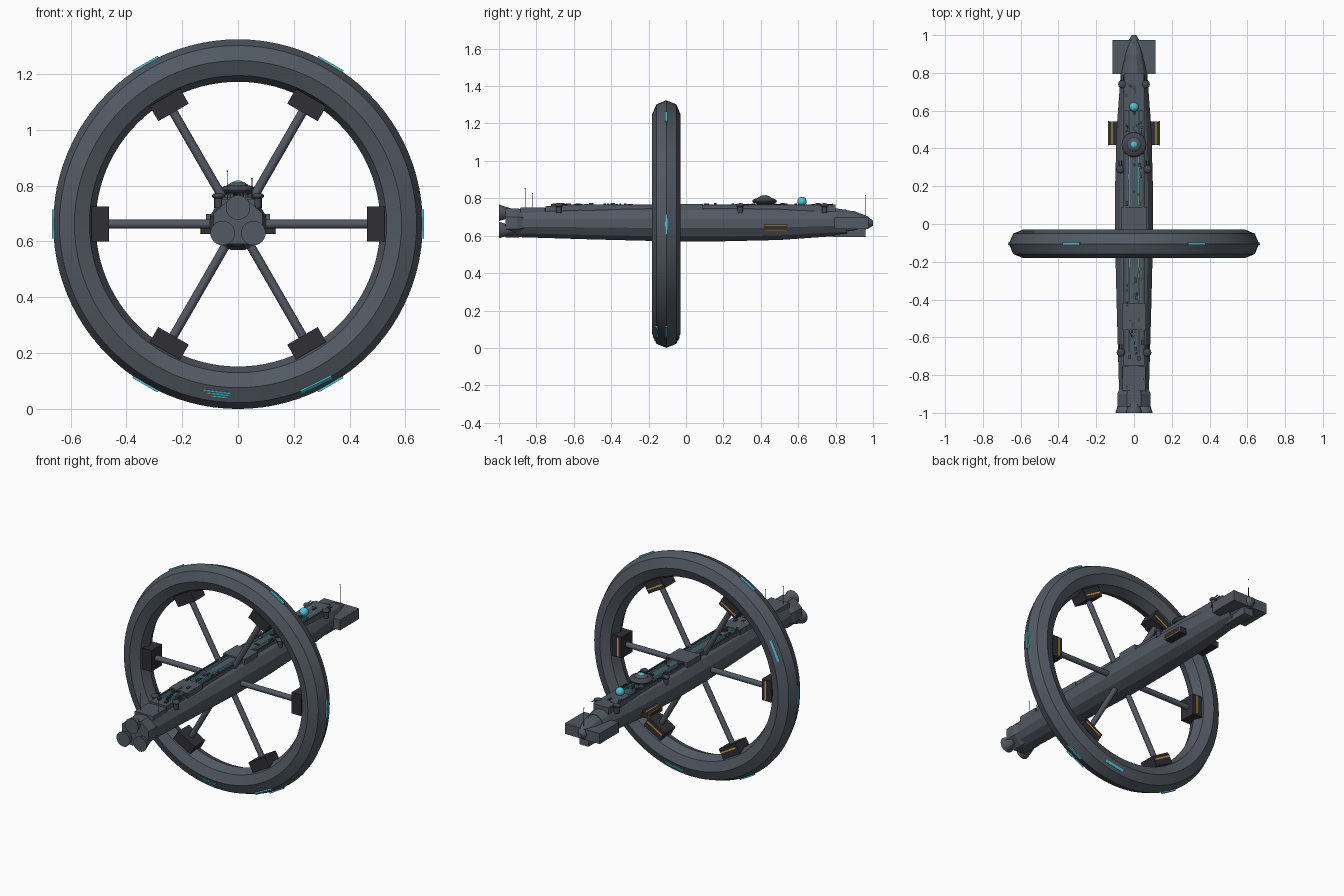
import bpy, bmesh, random
from math import sin, cos, pi, radians
from mathutils import Matrix, Vector

old = bpy.data.objects.get("Cube")
if old:
    bpy.data.objects.remove(old, do_unlink=True)
random.seed(4)


def material(name, rgb):
    m = bpy.data.materials.new(name)
    m.use_nodes = True
    m.diffuse_color = (*rgb, 1)
    m.node_tree.nodes["Principled BSDF"].inputs["Base Color"].default_value = (*rgb, 1)
    return m


HULL = material("hull grey", (0.085, 0.1, 0.125))
DARK = material("pod charcoal", (0.028, 0.028, 0.036))
DETAIL = material("detail grey", (0.055, 0.063, 0.078))
CYAN = material("cyan light", (0.08, 0.55, 0.7))
AMBER = material("amber light", (0.75, 0.4, 0.06))

CY, CZ, MAJOR, MINOR = -0.105, 0.662, 0.586, 0.076


def finish(name, bm, mat, smooth=None):
    bmesh.ops.recalc_face_normals(bm, faces=bm.faces[:])
    me = bpy.data.meshes.new(name)
    bm.to_mesh(me)
    bm.free()
    me.materials.append(mat)
    ob = bpy.data.objects.new(name, me)
    bpy.context.collection.objects.link(ob)
    if smooth:
        bpy.ops.object.select_all(action="DESELECT")
        ob.select_set(True)
        bpy.context.view_layer.objects.active = ob
        bpy.ops.object.shade_smooth_by_angle(angle=radians(smooth))
    return ob


def box(name, loc, size, mat, matrix=Matrix()):
    bm = bmesh.new()
    bmesh.ops.create_cube(bm, size=1, matrix=matrix @ Matrix.Translation(loc) @ Matrix.Diagonal((*size, 1)))
    return finish(name, bm, mat)


def cone(name, start, end, r1, r2, mat, sides=16, smooth=None):
    a, b = Vector(start), Vector(end)
    rot = (b - a).to_track_quat("Z", "Y").to_matrix().to_4x4()
    bm = bmesh.new()
    bmesh.ops.create_cone(bm, cap_ends=True, segments=sides, radius1=r1, radius2=r2,
                          depth=(b - a).length, matrix=Matrix.Translation((a + b) / 2) @ rot)
    return finish(name, bm, mat, smooth)


def ball(name, loc, r, mat, squash=1):
    bm = bmesh.new()
    bmesh.ops.create_uvsphere(bm, u_segments=16, v_segments=10, radius=r,
                              matrix=Matrix.Translation(loc) @ Matrix.Diagonal((1, 1, squash, 1)))
    return finish(name, bm, mat, 40)


def loft(name, stations, sides, mat):
    """Skin rings given as (y, half width, half height, centre z)."""
    bm = bmesh.new()
    rings = []
    for y, rx, rz, zc in stations:
        angles = [2 * pi * (i + 0.5) / sides for i in range(sides)]
        k = 1 / cos(pi / sides)
        rings.append([bm.verts.new((rx * k * cos(t), y, zc + rz * k * sin(t))) for t in angles])
    for a, b in zip(rings, rings[1:]):
        for i in range(sides):
            j = (i + 1) % sides
            bm.faces.new((a[i], a[j], b[j], b[i]))
    bm.faces.new(rings[0])
    bm.faces.new(rings[-1])
    return finish(name, bm, mat)


def wheel_frame(deg):
    """Local x points outward from the hub, y runs along the axle."""
    return Matrix.Translation((0, CY, CZ)) @ Matrix.Rotation(radians(-deg), 4, "Y")


def ring_plate(name, deg, tilt, reach, length, width, mat, slide=0):
    """Thin plate on the ring; tilt turns it around the tube, negative is forward."""
    m = wheel_frame(deg) @ Matrix.Translation((MAJOR, 0, 0)) @ Matrix.Rotation(radians(tilt), 4, "Z")
    return box(name, (reach, slide, 0), (0.008, width, length), mat, m)


# Habitat ring
bpy.ops.mesh.primitive_torus_add(major_segments=96, minor_segments=8, major_radius=MAJOR,
                                 minor_radius=MINOR, location=(0, CY, CZ), rotation=(pi / 2, 0, 0))
ring = bpy.context.object
ring.name = "habitat_ring"
ring.data.materials.append(HULL)
bpy.ops.object.shade_smooth_by_angle(angle=radians(30))

# Spokes, pods and rim lights
for n in range(6):
    deg = 60 * n
    f = wheel_frame(deg)
    cone(f"spoke_{n}", f @ Vector((0.05, 0, 0)), f @ Vector((0.48, 0, 0)), 0.016, 0.016, HULL, 12, 40)
    box(f"spoke_pod_{n}", (0.493, 0, 0), (0.062, 0.1, 0.126), DARK, f)
    box(f"pod_light_{n}", (0.485, 0.051, 0), (0.008, 0.006, 0.11), AMBER, f)
    ring_plate(f"rim_light_{n}", deg, 0, MINOR, 0.104, 0.014, CYAN)

# Lights on the ring faces
ring_plate("front_ring_light", -64, -45, MINOR, 0.125, 0.014, CYAN)
for n, deg in enumerate((155, -80)):
    ring_plate(f"back_ring_light_{n}", deg, 67.5, 0.069, 0.125, 0.014, CYAN)
for n in range(3):
    ring_plate(f"ring_marking_{n}", -97 + 0.4 * n, -67.5, 0.068, 0.1 - 0.02 * n, 0.005, CYAN, 0.009 * (n - 1))

# Main hull and nose
loft("hull", [(-0.92, 0.078, 0.075, 0.668), (-0.5, 0.09, 0.088, 0.668), (-0.1, 0.1, 0.096, 0.666),
              (0.2, 0.1, 0.096, 0.666), (0.5, 0.092, 0.091, 0.668), (0.8, 0.07, 0.074, 0.672),
              (0.86, 0.06, 0.068, 0.67)], 12, HULL)
loft("nose", [(0.8, 0.064, 0.066, 0.675), (0.9, 0.05, 0.056, 0.675), (0.97, 0.03, 0.034, 0.67),
              (1.0, 0.012, 0.014, 0.667)], 12, HULL)
box("nose_wing", (0, 0.885, 0.668), (0.23, 0.18, 0.062), HULL)
box("nose_keel", (0, 0.875, 0.63), (0.06, 0.17, 0.075), HULL)
box("nose_keel_light", (0, 0.8, 0.598), (0.03, 0.03, 0.008), CYAN)

# Engine block and three bells
loft("engine_block", [(-0.965, 0.088, 0.078, 0.668), (-0.9, 0.088, 0.078, 0.668),
                      (-0.87, 0.076, 0.07, 0.668)], 8, HULL)
for n, (x, z) in enumerate(((0, 0.722), (-0.055, 0.63), (0.055, 0.63))):
    cone(f"engine_bell_{n}", (x, -1, z), (x, -0.93, z), 0.044, 0.022, HULL, 24, 40)

# Dorsal deck
box("dorsal_deck", (0, 0.0, 0.745), (0.11, 1.5, 0.03), HULL)
for n, (y, w, length, top) in enumerate(((-0.82, 0.12, 0.13, 0.752), (-0.49, 0.12, 0.14, 0.768),
                                         (0.025, 0.14, 0.13, 0.77), (0.7, 0.1, 0.2, 0.768))):
    box(f"deck_block_{n}", (0, y, top - 0.02), (w, length, 0.04), HULL)
for side, s in (("right", -1), ("left", 1)):
    for n, (y0, y1) in enumerate(((-0.68, -0.05), (0.1, 0.75))):
        box(f"deck_light_{side}_{n}", (s * 0.026, (y0 + y1) / 2, 0.764), (0.006, y1 - y0, 0.008), CYAN)
    box(f"deck_rail_{side}", (s * 0.05, 0.03, 0.762), (0.008, 1.4, 0.01), DETAIL)

    # Side module with amber edging
    box(f"side_module_{side}", (s * 0.11, 0.48, 0.643), (0.05, 0.125, 0.034), DARK)
    box(f"module_top_light_{side}", (s * 0.116, 0.48, 0.66), (0.006, 0.125, 0.004), AMBER)
    for z in (0.629, 0.657):
        box(f"module_edge_{side}", (s * 0.135, 0.48, z), (0.004, 0.128, 0.004), AMBER)
    for y in (0.418, 0.542):
        box(f"module_end_{side}", (s * 0.135, y, 0.643), (0.004, 0.004, 0.032), AMBER)

    # Small gun turrets along the deck edge
    for n, (x, y) in enumerate(((0.07, -0.68), (0.072, 0.29), (0.062, 0.74))):
        cone(f"turret_base_{side}_{n}", (s * x, y, 0.72), (s * x, y, 0.757), 0.014, 0.014, DETAIL, 12, 40)
        ball(f"turret_{side}_{n}", (s * x, y, 0.763), 0.022, DETAIL, 0.5)
        for dx in (-0.007, 0.007):
            cone(f"turret_barrel_{side}_{n}", (s * x + dx, y, 0.765), (s * x + dx, y + 0.045, 0.768),
                 0.003, 0.003, DETAIL, 6)

# Scattered deck fittings
for n in range(60):
    y = random.choice((random.uniform(-0.72, -0.2), random.uniform(0.1, 0.78)))
    x = random.uniform(-0.05, 0.05)
    h = random.uniform(0.006, 0.016)
    if n % 3:
        box(f"deck_fitting_{n}", (x, y, 0.758 + h / 2), (random.uniform(0.006, 0.016), random.uniform(0.008, 0.03), h), DETAIL)
    else:
        cone(f"deck_vent_{n}", (x, y, 0.755), (x, y, 0.76 + h), 0.007, 0.006, DETAIL, 8)

# Command dome and sensor ball
cone("command_base", (0, 0.42, 0.75), (0, 0.42, 0.78), 0.04, 0.04, DETAIL, 24, 40)
ball("command_disc", (0, 0.42, 0.785), 0.066, DETAIL, 0.3)
ball("command_dome", (0, 0.42, 0.79), 0.042, HULL, 0.6)
ball("command_lamp", (0, 0.42, 0.805), 0.02, CYAN, 0.7)
cone("sensor_base", (0, 0.62, 0.75), (0, 0.62, 0.772), 0.024, 0.018, DETAIL, 16, 40)
ball("sensor_ball", (0, 0.62, 0.783), 0.025, CYAN)

# Antennas
for n, (x, y, z0, z1) in enumerate(((-0.038, -0.86, 0.73, 0.852), (0.05, -0.82, 0.73, 0.825),
                                    (0, 0.96, 0.69, 0.815))):
    cone(f"antenna_{n}", (x, y, z0), (x, y, z1), 0.0016, 0.0012, DETAIL, 6)
    ball(f"antenna_tip_{n}", (x, y, z1), 0.003, DETAIL)
